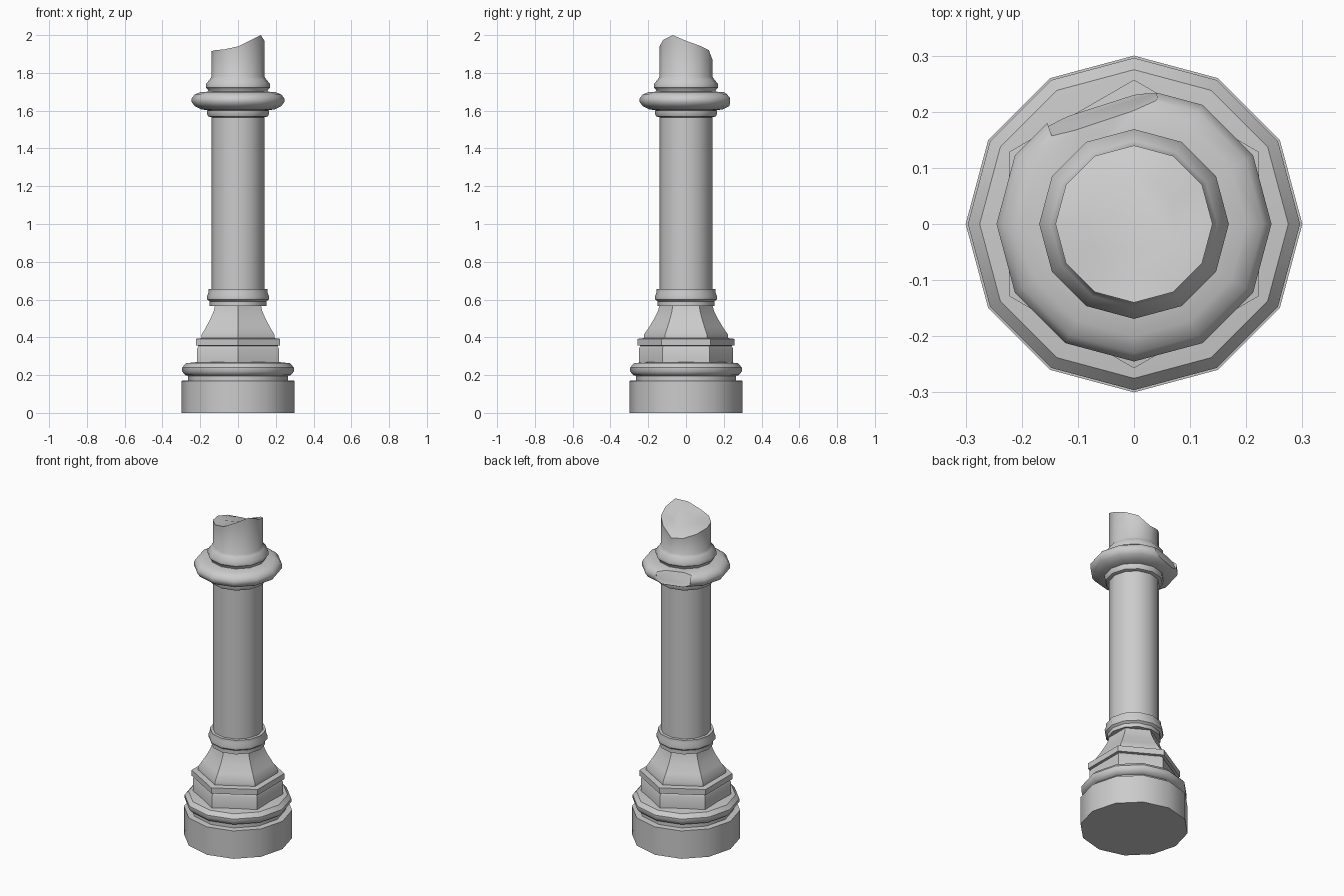
import bpy, bmesh
from math import sin, cos, pi, radians

if "Cube" in bpy.data.objects:
    bpy.data.objects.remove(bpy.data.objects["Cube"])


def lathe(name, profile, sides=12, start=0.0, angle=40, rim=None):
    """Spin an (r, z) profile; rim gives per-side heights of a broken top."""
    bm = bmesh.new()
    rings = []

    def ring(r, heights):
        rings.append([bm.verts.new((r * cos(start + 2 * pi * i / sides),
                                    r * sin(start + 2 * pi * i / sides), heights[i]))
                      for i in range(sides)])

    for r, z in profile:
        ring(r, [z] * sides)
    if rim:
        ring(profile[-1][0], rim)
        mean = sum(rim) / sides
        ring(profile[-1][0] * 0.6, [mean + (h - mean) * 0.35 - 0.005 for h in rim])
    for a, b in zip(rings, rings[1:]):
        for i in range(sides):
            j = (i + 1) % sides
            bm.faces.new((a[i], a[j], b[j], b[i]))
    bm.faces.new(rings[0][::-1])
    bm.faces.new(rings[-1])
    mesh = bpy.data.meshes.new(name)
    bm.to_mesh(mesh)
    bm.free()
    ob = bpy.data.objects.new(name, mesh)
    bpy.context.collection.objects.link(ob)
    smooth(ob, angle)
    return ob


def smooth(ob, angle):
    bpy.ops.object.select_all(action='DESELECT')
    ob.select_set(True)
    bpy.context.view_layer.objects.active = ob
    bpy.ops.object.shade_smooth_by_angle(angle=radians(angle))


# Round plinth with its torus moulding
lathe("plinth", [(.30, 0), (.30, .17), (.265, .172), (.265, .196), (.28, .2),
                 (.296, .22), (.296, .24), (.275, .263), (.21, .27)])

# Six-sided pedestal: block, projecting plate and flared neck
lathe("pedestal", [(.25, .26), (.25, .34), (.24, .355), (.257, .357), (.257, .392),
                   (.222, .396), (.222, .415), (.195, .455), (.165, .505),
                   (.148, .54), (.14, .57)], 6, pi / 6, 35)

# Lower collar
lathe("lower_collar", [(.15, .567), (.15, .59), (.163, .6), (.165, .615),
                       (.156, .638), (.156, .655), (.14, .656)])

# Shaft
lathe("shaft", [(.14, .65), (.14, 1.59)])

# Upper collar below the big ring
lathe("upper_collar", [(.14, 1.565), (.158, 1.57), (.165, 1.585), (.165, 1.6), (.145, 1.605)])

# Big capital ring
ring = lathe("capital_ring", [(.145, 1.6), (.195, 1.607), (.23, 1.625), (.245, 1.645),
                              (.245, 1.665), (.23, 1.685), (.2, 1.698), (.14, 1.702)])

# Chips knocked out of the back of the ring
for loc, rot in (((0, .333, 1.65), (0, 0, 0)), ((-.085, .289, 1.69), (.35, 0, .32))):
    bpy.ops.mesh.primitive_cube_add(size=.2, location=loc, rotation=rot)
    cutter = bpy.context.object
    cutter.name = "chip_cutter"
    mod = ring.modifiers.new("chip", 'BOOLEAN')
    mod.operation, mod.object, mod.solver = 'DIFFERENCE', cutter, 'EXACT'
    bpy.context.view_layer.objects.active = ring
    bpy.ops.object.modifier_apply(modifier=mod.name)
    bpy.data.objects.remove(cutter)
smooth(ring, 40)

# Broken stump of the upper shaft, with a small bead at its foot
lathe("broken_top", [(.155, 1.695), (.158, 1.71), (.169, 1.722), (.169, 1.742),
                     (.148, 1.768), (.14, 1.78)],
      rim=[1.97, 1.945, 1.92, 1.87, 1.88, 1.9, 1.915, 1.92, 1.925, 1.94, 1.975, 2.0])
